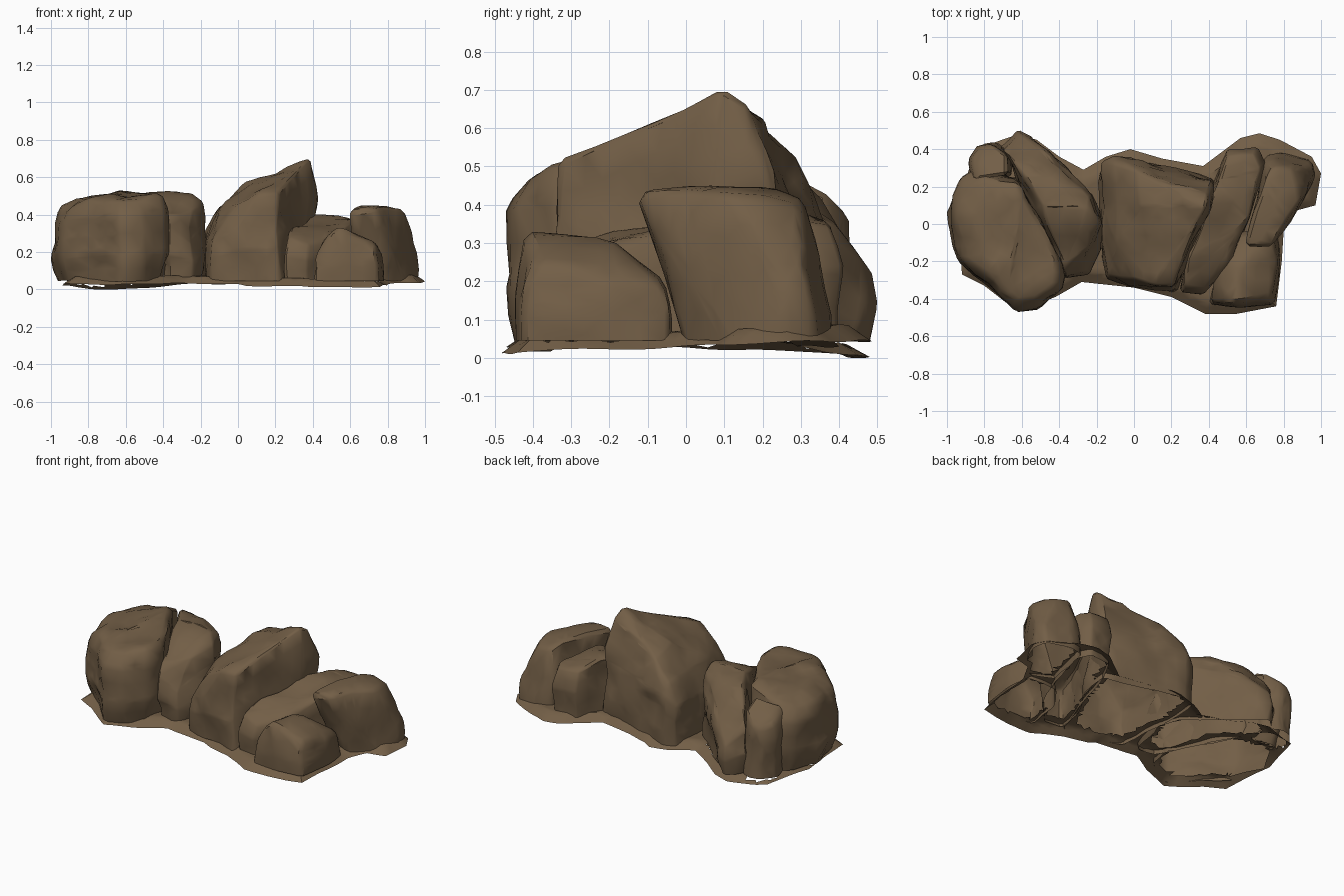
import bpy, bmesh, math
from mathutils import Vector, noise

if "Cube" in bpy.data.objects:
    bpy.data.objects.remove(bpy.data.objects["Cube"])

stone = bpy.data.materials.new("brown stone")
stone.diffuse_color = (0.17, 0.113, 0.062, 1)
stone.use_nodes = True
stone.node_tree.nodes["Principled BSDF"].inputs["Base Color"].default_value = stone.diffuse_color
footprints = []


def finish(bm, name):
    mesh = bpy.data.meshes.new(name)
    bm.to_mesh(mesh)
    bm.free()
    mesh.materials.append(stone)
    mesh.shade_smooth()
    mesh.set_sharp_from_angle(angle=math.radians(38))
    bpy.context.collection.objects.link(bpy.data.objects.new(name, mesh))


def refine(bm, longest):
    for _ in range(5):
        edges = [e for e in bm.edges if e.calc_length() > longest]
        if not edges:
            break
        bmesh.ops.subdivide_edges(bm, edges=edges, cuts=1)
        bmesh.ops.triangulate(bm, faces=bm.faces[:])


def inside(x, y, poly):
    hit = False
    for (x1, y1), (x2, y2) in zip(poly, poly[1:] + poly[:1]):
        if (y1 > y) != (y2 > y) and x < x1 + (y - y1) * (x2 - x1) / (y2 - y1):
            hit = not hit
    return hit


def rock(name, outline, rings, extra=(), rough=0.03, bevel=0.018):
    """Hollow hull of scaled outline rings (z fraction, scale, shift x, shift y), bevelled and
    roughened, open underneath. Each outline point carries its own top height."""
    cx = sum(p[0] for p in outline) / len(outline)
    cy = sum(p[1] for p in outline) / len(outline)
    bm = bmesh.new()
    for i, (f, s, dx, dy) in enumerate(rings):
        ring = [(cx + (x - cx) * s + dx, cy + (y - cy) * s + dy, 0.045 + (t - 0.045) * f)
                for x, y, t in outline]
        if i == 0:
            footprints.append([(cx + (p[0] - cx) * .86, cy + (p[1] - cy) * .86) for p in ring])
        for p in ring:
            bm.verts.new(p)
    for p in extra:
        bm.verts.new(p)
    out = bmesh.ops.convex_hull(bm, input=bm.verts[:])
    junk = {g for g in out["geom_interior"] + out["geom_unused"] if isinstance(g, bmesh.types.BMVert)}
    bmesh.ops.delete(bm, geom=list(junk), context='VERTS')
    bmesh.ops.dissolve_limit(bm, angle_limit=math.radians(10), verts=bm.verts[:], edges=bm.edges[:])
    bmesh.ops.bevel(bm, geom=[e for e in bm.edges if max(v.co.z for v in e.verts) > 0.06],
                    offset=bevel, segments=1, affect='EDGES', clamp_overlap=True)
    bmesh.ops.recalc_face_normals(bm, faces=bm.faces[:])
    bm.normal_update()
    bmesh.ops.delete(bm, geom=[f for f in bm.faces if f.normal.z < -0.8], context='FACES')
    bmesh.ops.triangulate(bm, faces=bm.faces[:])
    refine(bm, 0.1)
    bm.normal_update()
    moves = [v.normal * (rough * (noise.noise(v.co * 5) + 0.5 * noise.noise(v.co * 11)))
             for v in bm.verts]
    for v, m in zip(bm.verts, moves):
        v.co += m
    finish(bm, name)


# Left group: broad boulder, diagonal slab behind it, small back column
rock("left_boulder",
     [(-1.01, .08, .42), (-.93, .24, .44), (-.84, .31, .47), (-.62, .25, .51), (-.48, .02, .52),
      (-.37, -.2, .51), (-.39, -.36, .5), (-.5, -.46, .49), (-.63, -.48, .49), (-.82, -.29, .48),
      (-.95, -.2, .43)],
     [(0, .91, .01, .01), (.35, 1, 0, 0), (.8, .96, 0, 0), (1, .84, .01, 0)],
     extra=[(-.64, 0, .52), (-.85, .05, .49), (-.65, -.33, .51)])
rock("left_back_slab",
     [(-.72, .41, .38), (-.62, .495, .27), (-.55, .455, .32), (-.4, .34, .43), (-.21, .15, .48),
      (-.16, 0, .46), (-.22, -.16, .42), (-.24, -.27, .3), (-.37, -.28, .4), (-.5, .1, .52),
      (-.6, .27, .49)],
     [(0, .94, 0, 0), (.4, 1, 0, 0), (.8, .97, 0, 0), (1, .87, 0, 0)],
     extra=[(-.25, .08, .51), (-.45, .25, .5)])
rock("left_back_column",
     [(-.89, .34, .38), (-.83, .43, .36), (-.75, .44, .38), (-.66, .38, .43), (-.66, .25, .48),
      (-.86, .22, .46)],
     [(0, 1, .01, 0), (.7, 1, 0, 0), (1, .85, 0, 0)], rough=.018)

# Tall central boulder, its top rising to the right
rock("central_peak",
     [(-.17, .34, .3), (-.19, .1, .3), (-.15, -.29, .26), (-.02, -.34, .32), (.22, -.36, .36),
      (.41, .04, .4), (.43, .24, .42), (.2, .3, .42), (-.1, .37, .36)],
     [(0, .97, 0, 0), (.6, 1, 0, 0), (1, .97, 0, 0)],
     extra=[(.385, .09, .705), (.39, .16, .655), (.21, -.32, .51), (.1, -.32, .5), (.0, -.29, .45),
            (-.09, -.1, .43), (.04, .1, .56), (.02, .28, .53), (-.1, .32, .42), (.24, .12, .64)],
     rough=.025, bevel=.012)

# Long leaning slab right of the peak
rock("middle_slab",
     [(.5, .4, .36), (.66, .41, .35), (.7, .32, .36), (.62, .02, .37), (.5, -.24, .26), (.37, -.38, .24),
      (.25, -.36, .28), (.27, -.2, .33), (.4, .12, .39), (.45, .24, .4)],
     [(0, .97, 0, 0), (.6, 1, 0, 0), (1, .92, 0, 0)], rough=.018)

# Right boulder: overhanging front, right side sloping outward to the ground
rock("right_boulder",
     [(.7, .36, .2), (.8, .37, .2), (.95, .33, .18), (.965, .25, .18), (.9, .09, .2), (.78, -.02, .2),
      (.62, -.01, .2), (.66, .12, .2)],
     [(0, 1, 0, .01), (1, .98, 0, 0)],
     extra=[(.74, .32, .42), (.85, .3, .4), (.885, .22, .38), (.88, .12, .42), (.81, .0, .445),
            (.74, -.12, .43), (.6, -.12, .41), (.6, -.08, .43), (.66, .14, .45), (.7, .25, .46)],
     rough=.018)

# Small front right stone
rock("front_stone",
     [(.4, -.43, .18), (.58, -.45, .25), (.75, -.43, .2), (.78, -.2, .2), (.76, -.04, .2),
      (.55, -.04, .2), (.43, -.2, .22)],
     [(0, 1, 0, 0), (.5, 1, 0, 0), (1, .93, 0, 0)],
     extra=[(.5, -.41, .31), (.56, -.42, .33), (.73, -.38, .25), (.57, -.22, .32), (.74, -.2, .24)],
     rough=.015)

# Thin ground sheet around the rocks, cut away beneath them
skirt = [(-.92, -.27), (-.8, -.33), (-.62, -.47), (-.42, -.39), (-.28, -.31), (0, -.34), (.2, -.39),
         (.38, -.48), (.55, -.48), (.76, -.44), (.79, -.2), (.8, -.04), (.86, .07), (.97, .1), (1, .27),
         (.95, .36), (.78, .45), (.67, .485), (.57, .46), (.45, .37), (.37, .31), (.15, .35), (-.02, .4),
         (-.15, .36), (-.27, .29), (-.4, .36), (-.52, .45), (-.62, .48), (-.85, .4), (-.94, .1)]
bm = bmesh.new()
sheet = bm.faces.new([bm.verts.new((x, y, 0.03)) for x, y in skirt])
sheet.normal_update()
bmesh.ops.inset_region(bm, faces=[sheet], thickness=0.06, depth=0.04, use_boundary=True)
bmesh.ops.triangulate(bm, faces=bm.faces[:])
refine(bm, 0.06)
rim = {v for v in bm.verts if v.is_boundary}
under = []
for f in bm.faces:
    c = f.calc_center_median()
    if not rim & set(f.verts) and any(inside(c.x, c.y, p) for p in footprints):
        under.append(f)
bmesh.ops.delete(bm, geom=under, context='FACES')
for v in bm.verts:
    x, y, z = v.co
    dip = math.exp(-((x + .65) ** 2 + (y - .4) ** 2) * 14)
    tilt = 0.035 * y if x > 0 else 0
    v.co.z = max(0, z + tilt + 0.012 * noise.noise(Vector((x * 5, y * 5, 1))) - 0.035 * dip)
finish(bm, "ground_skirt")
